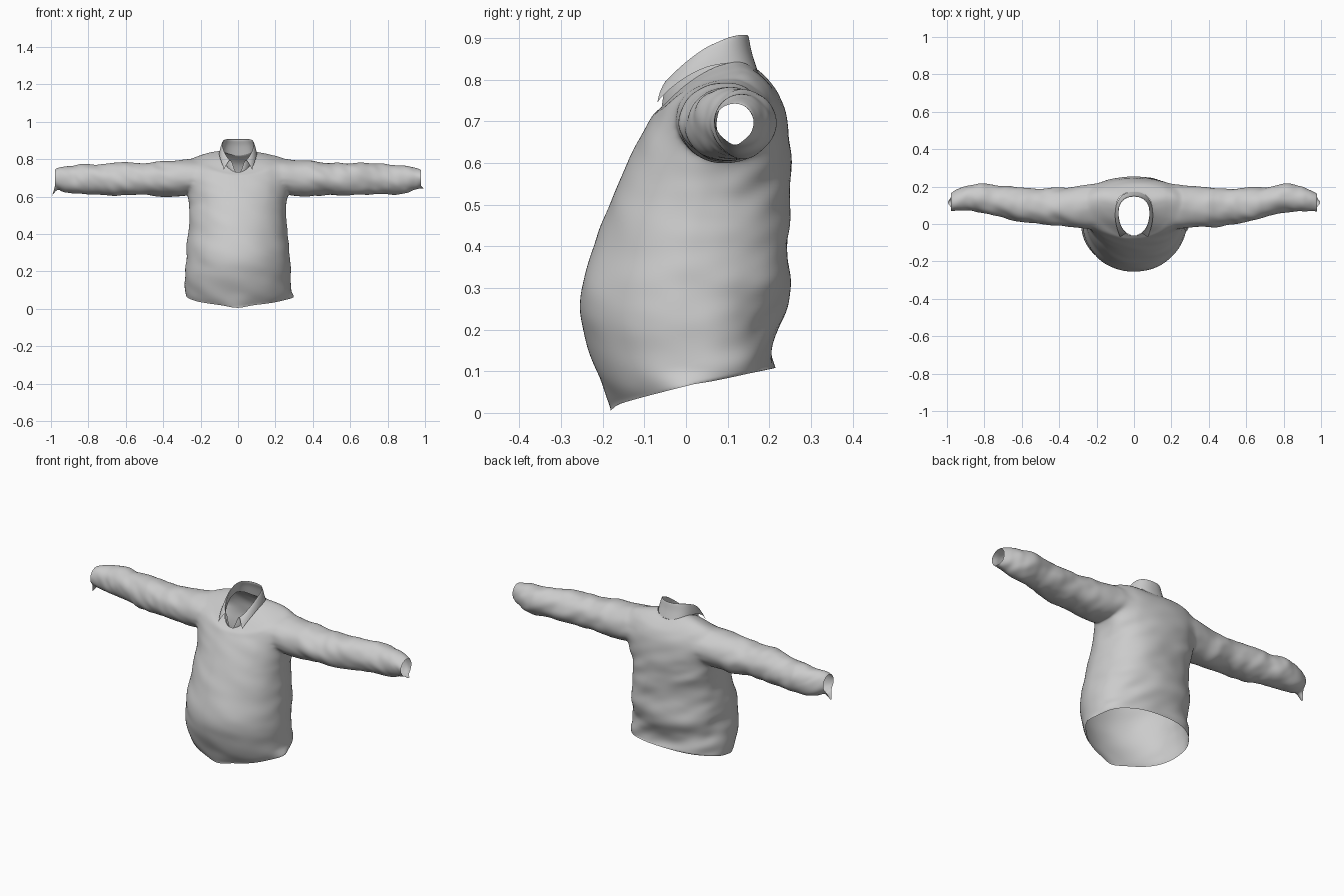
import bpy, bmesh, math
from mathutils import Vector, noise

if "Cube" in bpy.data.objects:
    bpy.data.objects.remove(bpy.data.objects["Cube"])

SEG = 72


def sample(rows, n):
    """Catmull-Rom resampling of a list of parameter rows."""
    out = []
    last = len(rows) - 1
    for i in range(n):
        t = i * last / (n - 1)
        k = min(int(t), last - 1)
        f = t - k
        p = [rows[max(0, min(last, k + d))] for d in (-1, 0, 1, 2)]
        out.append([0.5 * (2 * b + (c - a) * f + (2 * a - 5 * b + 4 * c - d) * f * f
                           + (3 * b - a - 3 * c + d) * f ** 3) for a, b, c, d in zip(*p)])
    return out


def ring_point(row, a):
    """Point on a tilted body ring; a = 0 is the back, pi the front."""
    yf, zf, yb, zb, hw, ys, zs = row
    c, s = -math.cos(a), math.sin(a)
    x = hw * math.copysign(abs(s) ** (.96 if c > 0 else .9), s)
    y = ys + (yf - ys) * c ** 1.04 if c > 0 else ys + (yb - ys) * (-c) ** .8
    z = zs + c * (zf - zb) / 2 + c * c * ((zf + zb) / 2 - zs)
    return Vector((x, y, z))


def finish(bm, name):
    me = bpy.data.meshes.new(name)
    bm.to_mesh(me)
    bm.free()
    ob = bpy.data.objects.new(name, me)
    bpy.context.collection.objects.link(ob)
    me.shade_smooth()
    sub = ob.modifiers.new("smooth", 'SUBSURF')
    sub.levels = sub.render_levels = 1
    return ob


# Body rings: front y, front z, back y, back z, half width, side y, side z
BODY = [
    (-.172, .018, .215, .108, .276, .02, .070),
    (-.200, .065, .212, .145, .282, .01, .110),
    (-.243, .180, .224, .210, .282, .00, .200),
    (-.253, .280, .248, .300, .276, .00, .300),
    (-.222, .400, .245, .400, .264, .02, .400),
    (-.185, .500, .250, .500, .260, .04, .500),
    (-.145, .590, .248, .590, .270, .07, .590),
    (-.115, .650, .246, .660, .284, .09, .670),
    (-.092, .690, .240, .720, .284, .10, .745),
    (-.080, .712, .222, .765, .250, .10, .802),
    (-.070, .723, .198, .797, .185, .10, .822),
    (-.062, .730, .172, .822, .096, .08, .835),
]
bm = bmesh.new()
grid = [[bm.verts.new(ring_point(r, 2 * math.pi * j / SEG)) for j in range(SEG)]
        for r in sample(BODY, 56)]
for lo, hi in zip(grid, grid[1:]):
    for j in range(SEG):
        k = (j + 1) % SEG
        bm.faces.new((lo[j], lo[k], hi[k], hi[j]))

# Sleeve rings: x, front y, back y, bottom z, top z
SLEEVE = [
    (.275, -.025, .212, .598, .808),
    (.33, -.018, .200, .597, .793),
    (.45, -.008, .192, .602, .785),
    (.58, .008, .190, .605, .781),
    (.70, .036, .200, .608, .777),
    (.80, .058, .212, .612, .772),
    (.88, .070, .210, .616, .764),
    (.94, .072, .184, .632, .755),
    (.978, .068, .162, .650, .742),
]
for side in (1, -1):
    # Armhole opening
    cy, cz = .095, .703
    hole = []
    for f in bm.faces:
        c = f.calc_center_median()
        if c.x * side > .15 and ((c.y - cy) / .118) ** 2 + ((c.z - cz) / .1) ** 2 < 1:
            hole.append(f)
    bmesh.ops.delete(bm, geom=hole, context='FACES')
    rim = {v for v in bm.verts if v.is_boundary and .13 < v.co.x * side < .33
           and .55 < v.co.z < .828}
    ang = lambda v: math.atan2(v.co.z - cz, v.co.y - cy)
    # Walk round the rim edge by edge, anticlockwise from the front
    near = lambda v: [e.other_vert(v) for e in v.link_edges if e.is_boundary]
    edge = [min(rim, key=ang)]
    edge.append(min((v for v in near(edge[0])), key=lambda v: v.co.z))
    while len(edge) < len(rim):
        edge.append(next(v for v in near(edge[-1]) if v is not edge[-2]))
    angles = [ang(v) for v in edge]
    n = len(edge)
    # Sleeve tube grown out of the armhole
    prev = edge
    for i, (x, y0, y1, z0, z1) in enumerate(sample(SLEEVE, 56)):
        t = min(1, (i + 1) / 10)
        end = max(0, (i - 50) / 5)
        cur = []
        for j in range(n):
            a = angles[j] * (1 - t) + (-math.pi + 2 * math.pi * (j + .5) / n) * t
            drop = end ** 2 * max(0, -math.sin(a)) ** 14
            p = Vector((side * (x + .018 * drop),
                        (y0 + y1) / 2 + (y1 - y0) / 2 * math.cos(a),
                        (z0 + z1) / 2 + (z1 - z0) / 2 * math.sin(a)
                        - (.045 if side < 0 else .01) * drop))
            cur.append(bm.verts.new(edge[j].co.lerp(p, t ** .7)))
        for j in range(n):
            k = (j + 1) % n
            bm.faces.new((prev[j], prev[k], cur[k], cur[j]))
        prev = cur

# Soften the armhole seam
seam = [v for v in bm.verts if .17 < abs(v.co.x) < .36 and v.co.z > .54 and not v.is_boundary]
for _ in range(8):
    bmesh.ops.smooth_vert(bm, verts=seam, factor=.5, use_axis_x=True, use_axis_y=True, use_axis_z=True)
bmesh.ops.recalc_face_normals(bm, faces=bm.faces)
bm.normal_update()

# Cloth folds: stretched noise, stronger at the back waist and on the sleeves
moves = []
for v in bm.verts:
    x, y, z = v.co
    k = max(0, min(1, (abs(x) - .27) / .12))
    sleeve = Vector((x * 9, y * 7, z * 9 + x * 5))
    body = Vector((x * 4, y * 5, z * 9 + x * 3))
    low = max(0, min(1, (y + .12) / .25)) * max(0, min(1, (.72 - z) / .2))
    n_body = noise.noise(body) + .5 * noise.noise(body * 2.1)
    n_sleeve = noise.noise(sleeve) + .5 * noise.noise(sleeve * 2.1)
    d = (1 - k) * (.005 + .009 * low) * n_body + k * .010 * n_sleeve
    moves.append((v, v.normal * d * (.5 if v.is_boundary else 1)))
for v, d in moves:
    v.co += d
# Hem tip at centre front and pulled-out side corner
for v in bm.verts:
    x, y, z = v.co
    if z < .12 and y < -.1:
        w = max(0, 1 - (z - .01) / .07) * math.exp(-(x / .06) ** 2)
        v.co += Vector((0, -.012, -.016)) * w
    if z < .1 and x > .2:
        v.co.x += .025 * max(0, 1 - (z - .06) / .04) * math.exp(-(y / .05) ** 2)
    v.co.z = max(v.co.z, 0)
finish(bm, "shirt_body_and_sleeves")

# Collar: inner stand, fold line, then the outer flap ending in two points
COLLAR = [
    (-.060, .728, .168, .820, .092, .08, .832),
    (-.056, .755, .157, .870, .087, .07, .855),
    (-.050, .790, .146, .900, .081, .06, .882),
    (-.054, .792, .150, .905, .086, .06, .880),
    (-.064, .775, .158, .865, .094, .06, .855),
    (-.070, .755, .172, .822, .098, .06, .834),
]
bm = bmesh.new()
m = 56
grid = []
for i, r in enumerate(sample(COLLAR, 16)):
    flap = i / 15
    line = []
    for j in range(m + 1):
        u = 2 * j / m - 1
        p = ring_point(r, u * math.radians(174))
        w = abs(u) ** 5
        p.x += math.copysign(.065 * w * flap, u)
        p.z -= .012 * w * max(0, 2 * flap - 1)
        line.append(bm.verts.new(p))
    grid.append(line)
for lo, hi in zip(grid, grid[1:]):
    for j in range(m):
        bm.faces.new((lo[j], lo[j + 1], hi[j + 1], hi[j]))
bmesh.ops.recalc_face_normals(bm, faces=bm.faces)
finish(bm, "collar")
